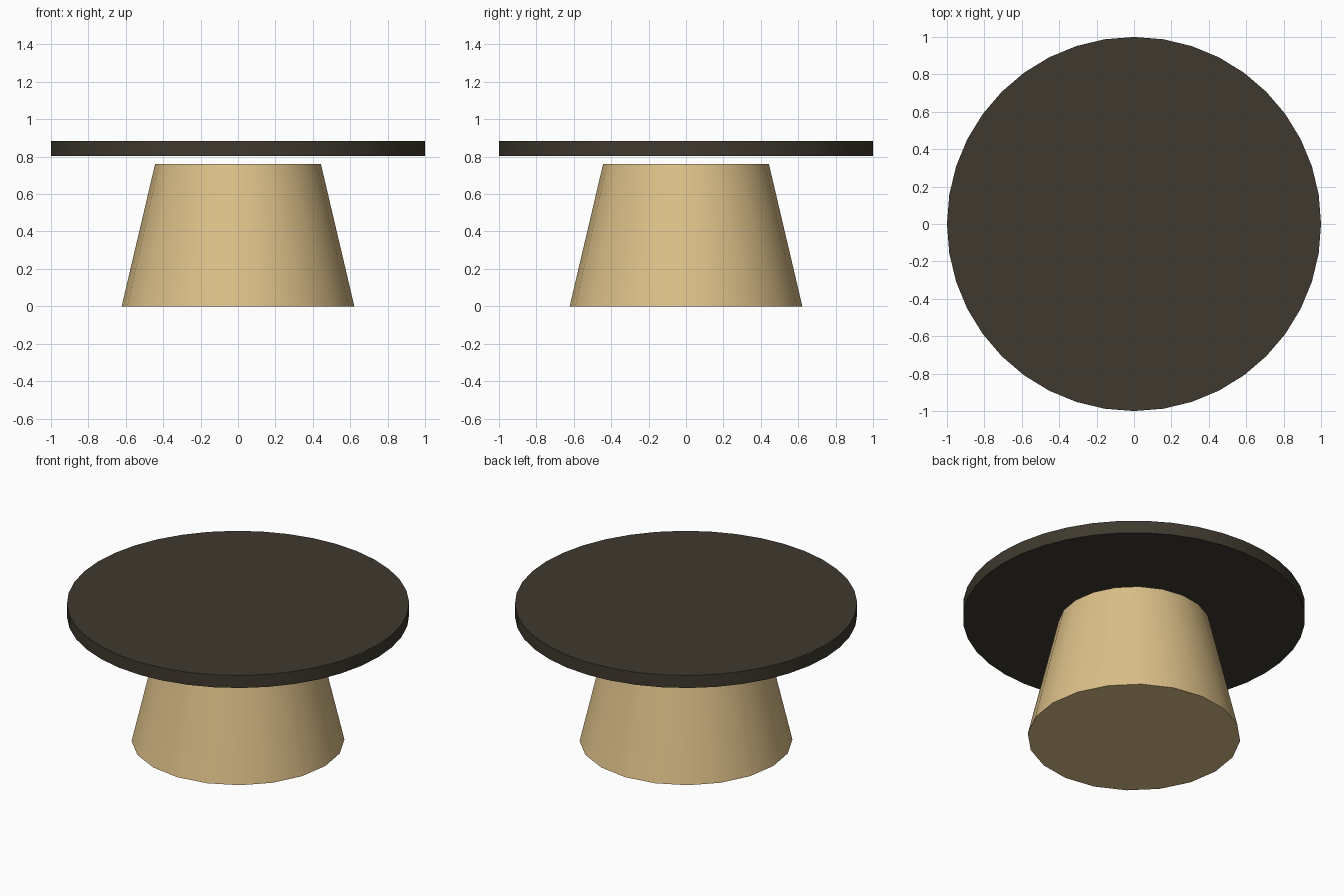
import bpy, math

if "Cube" in bpy.data.objects:
    bpy.data.objects.remove(bpy.data.objects["Cube"])


def material(name, color):
    m = bpy.data.materials.new(name)
    m.diffuse_color = (*color, 1)
    m.use_nodes = True
    m.node_tree.nodes["Principled BSDF"].inputs["Base Color"].default_value = m.diffuse_color
    return m


def drum(name, sides, r_bottom, r_top, z0, z1, mat):
    # vertical drum or frustum between two heights, smooth round the side
    bpy.ops.mesh.primitive_cone_add(vertices=sides, radius1=r_bottom, radius2=r_top,
                                    depth=z1 - z0, location=(0, 0, (z0 + z1) / 2))
    ob = bpy.context.object
    ob.name = name
    ob.data.materials.append(mat)
    bpy.ops.object.shade_smooth_by_angle(angle=math.radians(35))
    return ob


wood = material("light_wood", (0.72, 0.53, 0.25))
dark = material("dark_top", (0.05, 0.042, 0.028))

# Tapered pedestal, with the tabletop floating just above it
drum("pedestal", 20, 0.622, 0.443, 0.0, 0.762, wood)
drum("tabletop", 40, 1.0, 1.0, 0.803, 0.884, dark)
